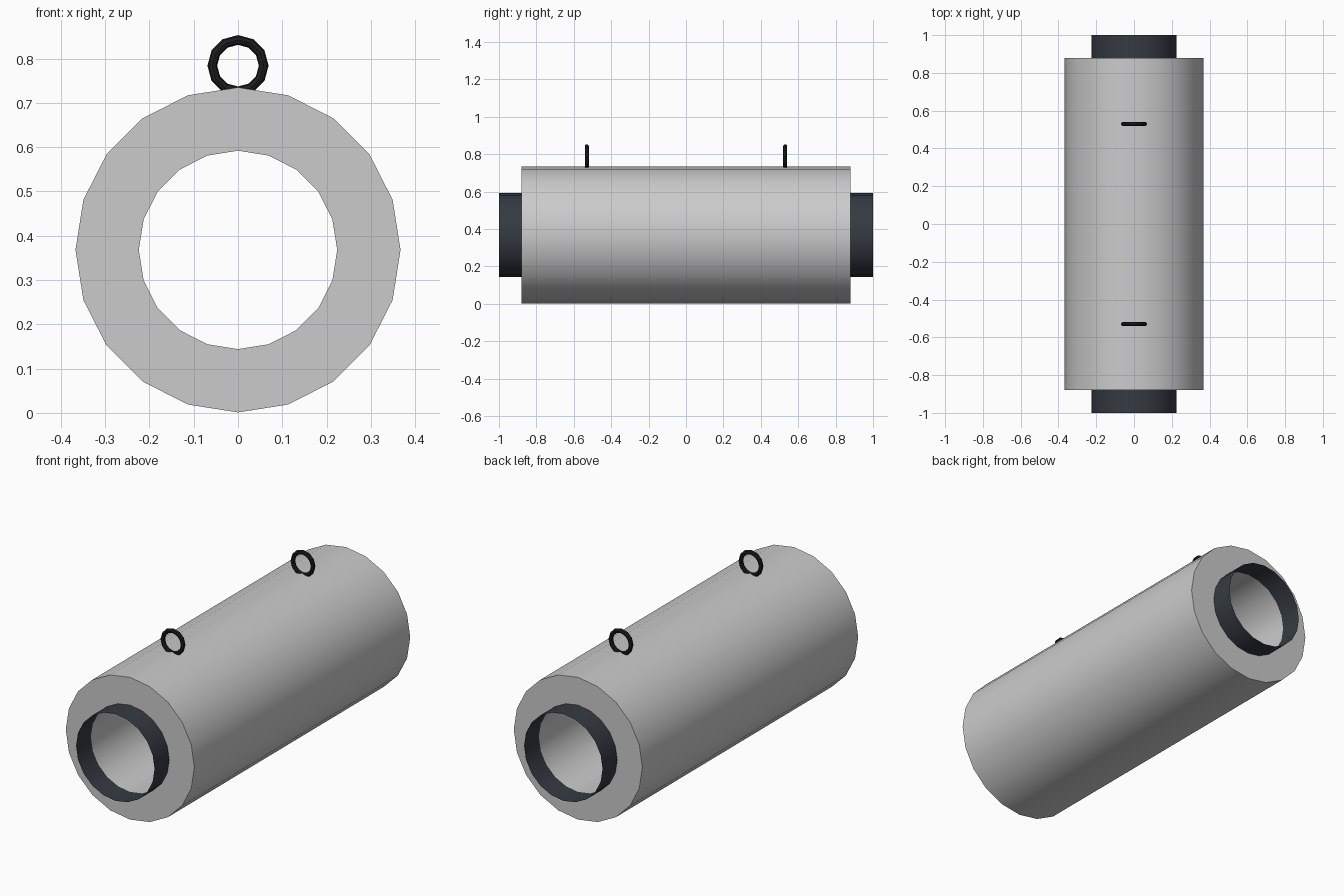
import bpy, bmesh, math

if "Cube" in bpy.data.objects:
    bpy.data.objects.remove(bpy.data.objects["Cube"])

CZ, R_OUT, R_IN = 0.368, 0.367, 0.224   # axis height, body and bore radii
Y_BODY, Y_END, SIDES = 0.88, 1.0, 20


def material(name, rgb):
    m = bpy.data.materials.new(name)
    m.diffuse_color = (*rgb, 1)
    m.use_nodes = True
    m.node_tree.nodes["Principled BSDF"].inputs["Base Color"].default_value = m.diffuse_color
    return m


def finish(obj, mat=None):
    if mat:
        obj.data.materials.append(mat)
    bpy.ops.object.select_all(action='DESELECT')
    obj.select_set(True)
    bpy.context.view_layer.objects.active = obj
    bpy.ops.object.shade_smooth_by_angle(angle=math.radians(30))


def lathe(name, profile, closed, mat=None):
    """Revolve (radius, y) points about the lengthwise axis."""
    bm = bmesh.new()
    rings = [[bm.verts.new((r * math.cos(a), y, CZ + r * math.sin(a)))
              for a in (2 * math.pi * i / SIDES for i in range(SIDES))]
             for r, y in profile]
    pairs = list(zip(rings, rings[1:]))
    if closed:
        pairs.append((rings[-1], rings[0]))
    for a, b in pairs:
        for i in range(SIDES):
            j = (i + 1) % SIDES
            bm.faces.new((a[i], b[i], b[j], a[j]))
    mesh = bpy.data.meshes.new(name)
    bm.to_mesh(mesh)
    bm.free()
    obj = bpy.data.objects.new(name, mesh)
    bpy.context.collection.objects.link(obj)
    finish(obj, mat)


dark = material("dark_sleeve", (0.035, 0.042, 0.055))
black = material("black_metal", (0.012, 0.012, 0.013))

# Thick hollow body, open right through
lathe("body", [(R_OUT, -Y_BODY), (R_OUT, Y_BODY),
               (R_IN, Y_BODY), (R_IN, -Y_BODY)], True)

# Thin sleeves projecting from both ends, and a hanging ring near each end
for side, label in ((-1, "front"), (1, "back")):
    y0, y1 = sorted((side * Y_BODY, side * Y_END))
    lathe(label + "_sleeve", [(R_IN, y0), (R_IN, y1)], False, dark)

    bpy.ops.mesh.primitive_torus_add(
        major_segments=12, minor_segments=8, major_radius=0.058,
        minor_radius=0.011, location=(0, side * 0.53, 0.784),
        rotation=(math.pi / 2, 0, 0))
    ring = bpy.context.object
    ring.name = label + "_ring"
    finish(ring, black)
